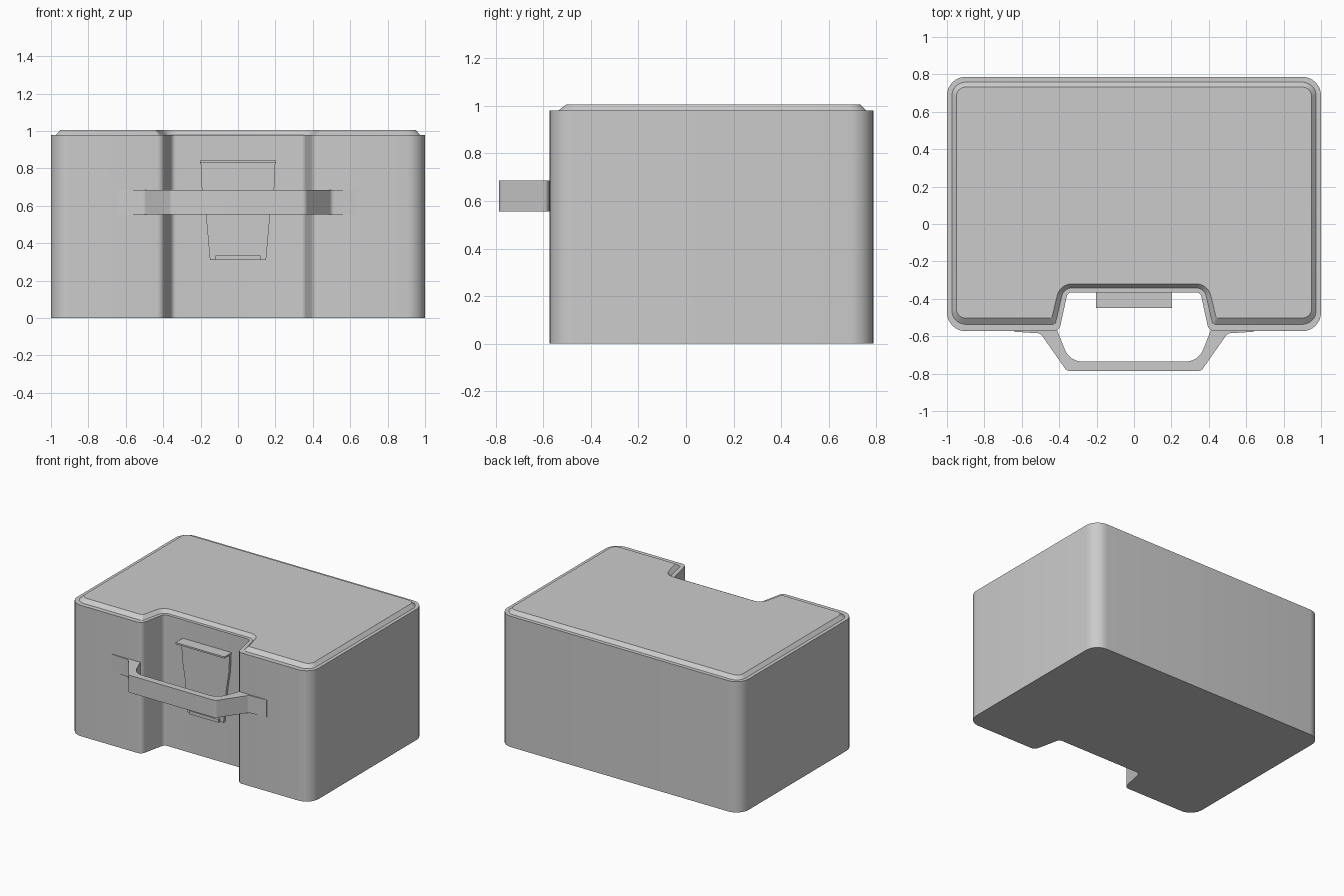
import bpy, bmesh, math
from mathutils import Vector

if "Cube" in bpy.data.objects:
    bpy.data.objects.remove(bpy.data.objects["Cube"])


def mirror(half):
    """Close a right-hand half outline by mirroring it across x = 0."""
    return half + [(-p[0], *p[1:]) for p in reversed(half)]


def rounded(corners, seg=8):
    """Turn (x, y, radius) corners into an outline with circular fillets."""
    out = []
    for i, (x, y, r) in enumerate(corners):
        c = Vector((x, y))
        if r == 0:
            out.append(c)
            continue
        a = (Vector(corners[i - 1][:2]) - c).normalized()
        b = (Vector(corners[(i + 1) % len(corners)][:2]) - c).normalized()
        half = a.angle(b) / 2
        w, length = math.sin(half), r / math.tan(half)
        p, q = c + a * length, c + b * length
        for k in range(seg + 1):
            t = k / seg
            u, v, s = (1 - t) ** 2, 2 * t * (1 - t) * w, t * t
            out.append((p * u + c * v + q * s) / (u + v + s))
    return out


def loft(name, rings):
    """Skin a stack of matching 3D rings and cap both ends."""
    bm = bmesh.new()
    loops = [[bm.verts.new(p) for p in ring] for ring in rings]
    n = len(loops[0])
    for lo, hi in zip(loops, loops[1:]):
        for i in range(n):
            j = (i + 1) % n
            bm.faces.new((lo[i], lo[j], hi[j], hi[i]))
    bm.faces.new(loops[0][::-1])
    bm.faces.new(loops[-1])
    bmesh.ops.recalc_face_normals(bm, faces=bm.faces)
    mesh = bpy.data.meshes.new(name)
    bm.to_mesh(mesh)
    bm.free()
    mesh.shade_smooth()
    mesh.set_sharp_from_angle(angle=math.radians(30))
    obj = bpy.data.objects.new(name, mesh)
    bpy.context.collection.objects.link(obj)
    return obj


def upright(name, outline, y0, y1):
    """Extrude an (x, z) outline between two y positions."""
    return loft(name, [[(x, y, z) for x, z in outline] for y in (y0, y1)])


# Case body: notched outline, ledge and chamfered lid edge
def body_ring(d, z):
    front = -0.573 + 1.4 * d
    corner = max(0.1 - d, 0.02)
    half = [(0.355 + 0.8 * d, -0.365 + 0.9 * d, 0.03 + d),
            (0.40 + 0.8 * d, front, max(0.04 - d, 0.01)),
            (1 - d, front, corner),
            (1 - d, 0.787 - 1.1 * d, corner)]
    return [(p.x, p.y, z) for p in rounded(mirror(half))]


loft("case_body", [body_ring(0, 0), body_ring(0, 0.98),
                   body_ring(0.026, 0.98), body_ring(0.05, 1.005)])

# Handle: outer edge from the centre out to the thin flange, then back inside
outer = [(0.36, -0.785, 0.03), (0.50, -0.585, 0.03), (0.64, -0.576, 0), (0.64, -0.57, 0)]
inner = [(-0.41, -0.57, 0), (-0.345, -0.735, 0.10)]
left_outer = [(-x, y, r) for x, y, r in reversed(outer)]
right_inner = [(-x, y, r) for x, y, r in inner]
right_inner.reverse()
grip = rounded(left_outer + outer + right_inner[::-1] + inner[::-1])
loft("handle", [[(p.x, p.y, z) for p in grip] for z in (0.555, 0.685)])

# Latch: tapered plate, top lip and bottom tab
plate = mirror([(0.15, 0.31), (0.172, 0.56), (0.194, 0.70), (0.20, 0.84)])
upright("latch_plate", plate, -0.36, -0.385)
upright("latch_lip", mirror([(0.202, 0.83), (0.202, 0.842)]), -0.36, -0.45)
upright("latch_tab", mirror([(0.12, 0.31), (0.12, 0.335)]), -0.36, -0.405)
